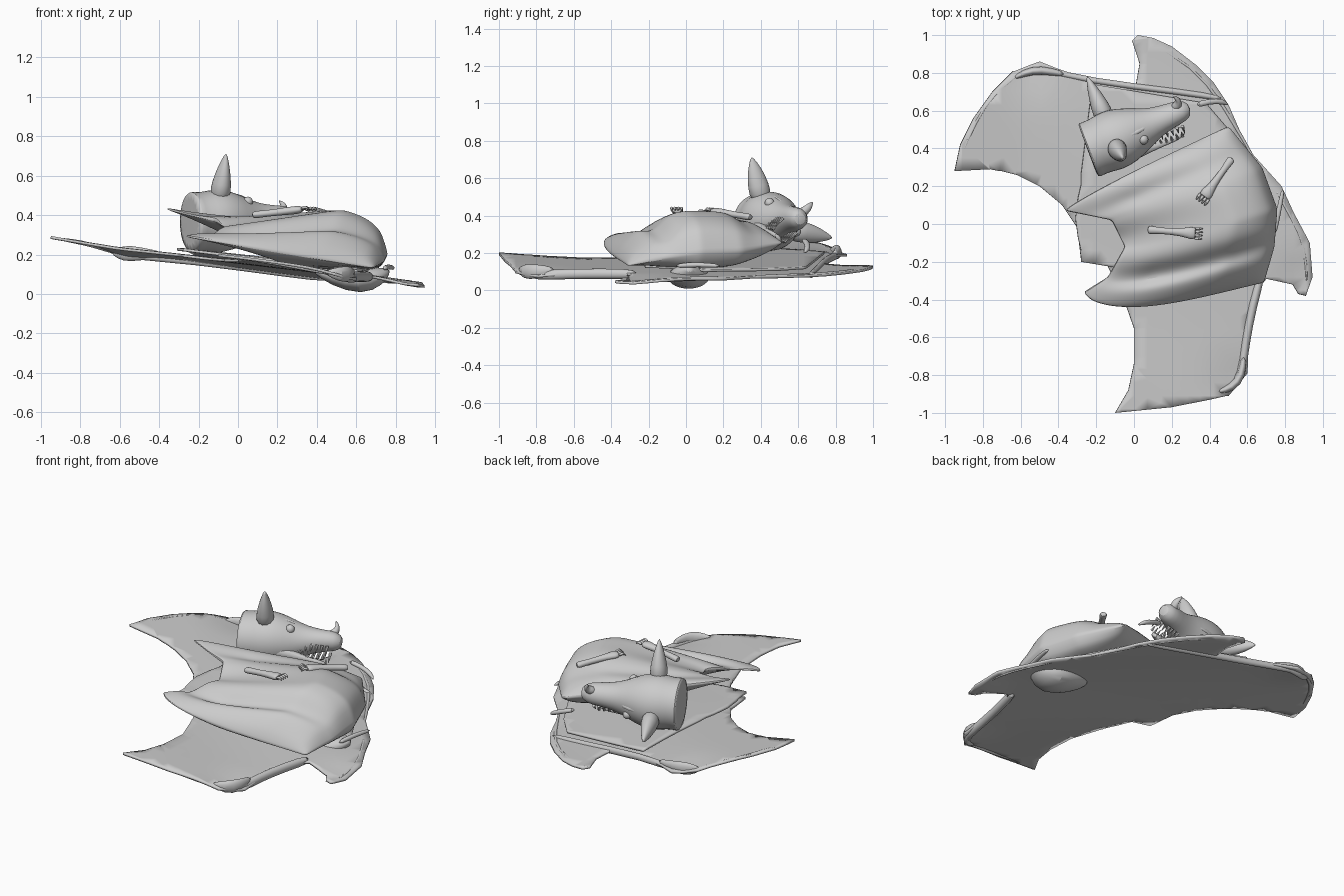
import bpy, bmesh, math
from mathutils import Vector as V

if "Cube" in bpy.data.objects:
    bpy.data.objects.remove(bpy.data.objects["Cube"])


def finish(name, bm, subsurf=0, thickness=0):
    bmesh.ops.recalc_face_normals(bm, faces=bm.faces)
    me = bpy.data.meshes.new(name)
    bm.to_mesh(me)
    bm.free()
    ob = bpy.data.objects.new(name, me)
    bpy.context.collection.objects.link(ob)
    if thickness:
        mod = ob.modifiers.new("thickness", 'SOLIDIFY')
        mod.thickness, mod.offset = thickness, 0
    if subsurf:
        mod = ob.modifiers.new("smooth", 'SUBSURF')
        mod.levels = mod.render_levels = subsurf
    bpy.context.view_layer.objects.active = ob
    ob.select_set(True)
    bpy.ops.object.shade_smooth_by_angle(angle=math.radians(45))
    ob.select_set(False)
    return ob


def loft(name, pts, radii, up=(0, 0, 1), n=14, subsurf=1):
    """Tube through pts; radii = (sideways, upward) at each point."""
    bm, rings = bmesh.new(), []
    pts = [V(p) for p in pts]
    for i, p in enumerate(pts):
        f = (pts[min(i + 1, len(pts) - 1)] - pts[max(i - 1, 0)]).normalized()
        s = f.cross(V(up)).normalized()
        u = s.cross(f)
        a, b = radii[i]
        rings.append([bm.verts.new(p + s * a * math.cos(2 * math.pi * k / n)
                                   + u * b * math.sin(2 * math.pi * k / n)) for k in range(n)])
    for r, q in zip(rings, rings[1:]):
        for k in range(n):
            bm.faces.new((r[k], r[(k + 1) % n], q[(k + 1) % n], q[k]))
    bm.faces.new(rings[0])
    bm.faces.new(rings[-1])
    return finish(name, bm, subsurf)


def wing_z(x, y):
    z = 0.165 - 0.125 * x - (0.03 * y if y > 0 else 0.012 * y)
    for cx, cy in ((0.57, -0.85), (-0.57, 0.83), (0.9, -0.3)):   # drooping finger joints
        z -= 0.022 * math.exp(-((x - cx) ** 2 + (y - cy) ** 2) / 0.02)
    return z + 0.02 * max(0, -x - .6) / .35 + 0.008 * math.sin(5 * y + 3 * x)


def sheet(name, outline, lift=0, thick=0.014):
    bm = bmesh.new()
    bm.faces.new([bm.verts.new((x, y, 0)) for x, y in outline])
    bmesh.ops.triangulate(bm, faces=bm.faces[:])
    for axis in ((1, 0, 0), (0, 1, 0)):
        for i in range(-14, 15):
            bmesh.ops.bisect_plane(bm, geom=bm.verts[:] + bm.edges[:] + bm.faces[:],
                                   plane_co=V(axis) * i * 0.07, plane_no=axis)
    bmesh.ops.remove_doubles(bm, verts=bm.verts[:], dist=0.008)
    for v in bm.verts:
        v.co.z = wing_z(v.co.x, v.co.y) + lift
    return finish(name, bm, 0, thick)


def poly(points, t):
    """Evenly parametrised polyline sample."""
    s = t * (len(points) - 1)
    i = min(int(s), len(points) - 2)
    return V(points[i]).lerp(V(points[i + 1]), s - i)


# spread wing membrane with scalloped edges and two end fins
sheet("wing_membrane", [
    (-.95, .28), (-.92, .42), (-.85, .56), (-.75, .70), (-.64, .81), (-.50, .86), (-.40, .82),
    (-.25, .77), (0.01, .735), (.03, .85), (-.01, .97), (.02, 1), (.10, .985), (.20, .94), (.33, .84),
    (.42, .75), (.50, .63), (.60, .40), (.78, .20), (.85, .05), (.93, -.10), (.945, -.28),
    (.91, -.38), (.87, -.37), (.84, -.32), (.70, -.29), (.66, -.34), (.61, -.55), (.60, -.79),
    (.50, -.91), (.20, -.97), (-.10, -1), (-.03, -.88), (0, -.74), (0, -.55), (-.06, -.38),
    (-.15, -.20), (-.28, -.19), (-.30, -.02), (-.38, .10), (-.50, .20), (-.62, .26), (-.76, .29)])
# second folded layer under the head and body
sheet("folded_membrane", [(-.31, .03), (-.28, -.2), (-.1, -.23), (.6, -.22), (.72, .1), (.5, .5),
                          (.38, .64), (-.22, .74)], 0.03)

# wing arms and finger bones along the leading edges
arms = {
    "left_wing_arm": ([(.49, .66), (.25, .70), (-.25, .755), (-.50, .83), (-.62, .79)], .018),
    "front_wing_arm": ([(.68, -.25), (.63, -.42), (.585, -.65), (.575, -.79), (.50, -.89)], .024),
    "left_finger": ([(-.6, .80), (-.74, .69), (-.84, .55), (-.93, .32)], .010),
    "front_finger": ([(.5, -.89), (.2, -.955), (-.08, -.985)], .010),
    "back_fin_bone": ([(.66, .30), (.47, .64), (.31, .84), (.05, .975)], .010),
    "right_fin_bone": ([(.74, .2), (.83, .04), (.91, -.12), (.915, -.34)], .010)}
for name, (path, r) in arms.items():
    loft(name, [(x, y, wing_z(x, y)) for x, y in path],
         [(r, r * 1.2)] * (len(path) - 1) + [(r * .5, r * .5)], n=10)
loft("left_wing_joint", [(-.64, .77, .21), (-.58, .80, .205), (-.5, .82, .205), (-.36, .79, .195)],
     [(.01, .01), (.02, .045), (.025, .035), (.015, .015)])
loft("front_wing_joint", [(.44, -.89, .11), (.52, -.87, .1), (.575, -.80, .1), (.58, -.7, .11)],
     [(.01, .01), (.025, .042), (.022, .042), (.015, .015)])
loft("wing_thumb", [(.33, .63, .27), (.40, .65, .25), (.47, .65, .22), (.5, .63, .2)],
     [(.02, .015), (.013, .013), (.017, .015), (.004, .004)])
loft("side_thumb", [(.74, -.06, .13), (.765, .06, .14), (.79, .19, .13)],
     [(.015, .015), (.013, .013), (.012, .012)])

# body wrapped in a draped wing: upper and lower skins between two edges
left = [(-.27, -.36, .30), (-.14, -.28, .31), (-.05, -.12, .34), (-.12, .02, .38), (-.37, .07, .44)]
right = [(.69, -.31, .14), (.745, -.12, .18), (.76, .08, .21), (.68, .30, .22), (.50, .52, .26)]
NU, NV = 30, 32


def body_point(u, v, side):
    p = poly(left, v).lerp(poly(right, v), u)
    edge = math.sin(math.pi * v)
    p.y += math.sin(math.pi * u ** .6) * (-.095 * (1 - v) ** 2 + .02 * v * v)
    end = max(0, 1 - u ** 8) ** .5
    if side > 0:
        p.z += .26 * min(u, .72) * end * edge ** .65
        fold = math.exp(-((v - .27) / .07) ** 2) + .5 * math.exp(-((v - .84) / .06) ** 2)
        p.z -= .045 * fold * min(1, u * 4) * end                 # drapery troughs
        p.z += .012 * math.sin(v * 19) * edge * (1 - u)
    else:
        p.z -= .012 + edge ** .5 * end * max(0, p.z - wing_z(p.x, p.y) - .02) * min(1, u * 2.5)
    return p


bm = bmesh.new()
skins = [[[bm.verts.new(body_point(i / NU, j / NV, s)) for j in range(NV + 1)]
          for i in range(NU + 1)] for s in (1, -1)]
for g in skins:
    for i in range(NU):
        for j in range(NV):
            bm.faces.new((g[i][j], g[i + 1][j], g[i + 1][j + 1], g[i][j + 1]))
rim = ([(i, 0) for i in range(NU)] + [(NU, j) for j in range(NV)]
       + [(i, NV) for i in range(NU, 0, -1)] + [(0, j) for j in range(NV, 0, -1)])
for (a, b), (c, d) in zip(rim, rim[1:] + rim[:1]):
    bm.faces.new((skins[0][a][b], skins[0][c][d], skins[1][c][d], skins[1][a][b]))
finish("draped_body", bm, 1)
loft("under_belly", [(.38, .04, .12), (.48, .03, .09), (.63, .01, .065), (.72, .01, .09), (.77, .02, .12)],
     [(.02, .01), (.09, .05), (.13, .075), (.08, .05), (.01, .01)])

# head frame: forward along snout, up towards the back of the tilted skull
O = V((-.24, .39, .365))
F = V((.94, .335, -.02)).normalized()
U = V((-.2, .68, .70))
U = (U - F * U.dot(F)).normalized()
S = F.cross(U)


def H(t, s, u):
    return O + F * t + S * s + U * u


loft("head", [H(-.005, 0, 0), H(0, 0, 0), H(.06, 0, .005), H(.13, 0, .01), H(.22, 0, .015), H(.30, 0, .02),
              H(.38, 0, .03), H(.47, 0, .04), H(.54, 0, .045), H(.58, 0, .04)],
     [(.152, .152), (.155, .155), (.148, .15), (.168, .165), (.155, .15), (.115, .12), (.082, .08),
      (.07, .062), (.062, .058), (.03, .03)], U, 20)
loft("lower_jaw", [H(.14, 0, -.07), H(.26, 0, -.08), H(.38, 0, -.095), H(.47, 0, -.105), H(.52, 0, -.10)],
     [(.11, .07), (.09, .05), (.06, .026), (.05, .022), (.02, .012)], U)
loft("nose_horn", [H(.50, 0, .07), H(.53, 0, .105), H(.535, 0, .135), H(.515, 0, .17)],
     [(.03, .04), (.025, .022), (.02, .014), (.004, .004)], F, 10)
for s, side in ((1, "right"), (-1, "left")):
    # pointed ear
    tip = V((-.06, .35, .715)) if s > 0 else V((-.25, .785, .28))
    base = H(.14, s * .11, .06)
    loft(side + "_ear", [base, base.lerp(tip, .35), base.lerp(tip, .7), tip],
         [(.065, .06), (.06, .05), (.042, .03), (.005, .004)], F, 12)
    # eye and brow
    bpy.ops.mesh.primitive_uv_sphere_add(segments=16, ring_count=10, radius=.026,
                                         location=H(.29, s * .108, .045))
    bpy.context.object.name = side + "_eye"
    bpy.ops.object.shade_smooth()
    loft(side + "_brow", [H(.2, s * .10, .10), H(.27, s * .085, .095), H(.34, s * .06, .085)],
         [(.015, .015), (.022, .016), (.008, .008)], U, 10)
    # teeth in both jaws
    for i in range(6):
        t = .36 + i * .03
        big = .04 if i == 5 else .024
        loft(f"{side}_upper_tooth_{i}", [H(t, s * .055, -.01), H(t, s * .053, -.03 - big)],
             [(.01, .01), (.002, .002)], F, 6, 0)
        loft(f"{side}_lower_tooth_{i}", [H(t - .015, s * .048, -.09), H(t - .015, s * .048, -.055)],
             [(.009, .009), (.002, .002)], F, 6, 0)

# two thin legs lying on top, each with clawed toes
for name, a, b in (("back_leg", V((.52, .35, .39)), V((.37, .14, .425))),
                   ("front_leg", V((.07, -.03, .40)), V((.33, -.05, .43)))):
    d = (b - a).normalized()
    w = d.cross(V((0, 0, 1))).normalized()
    loft(name, [a, a.lerp(b, .1), a.lerp(b, .3), a.lerp(b, .7), a.lerp(b, .9), b],
         [(.022, .015), (.022, .02), (.016, .016), (.02, .02), (.036, .022), (.03, .015)])
    for k in range(4):
        q = b + w * (k - 1.5) * .018
        loft(f"{name}_toe_{k}", [q - d * .01, q + d * .015 + V((0, 0, .015)), q + d * .035 - V((0, 0, .01))],
             [(.009, .01), (.009, .01), (.003, .003)], n=8)
